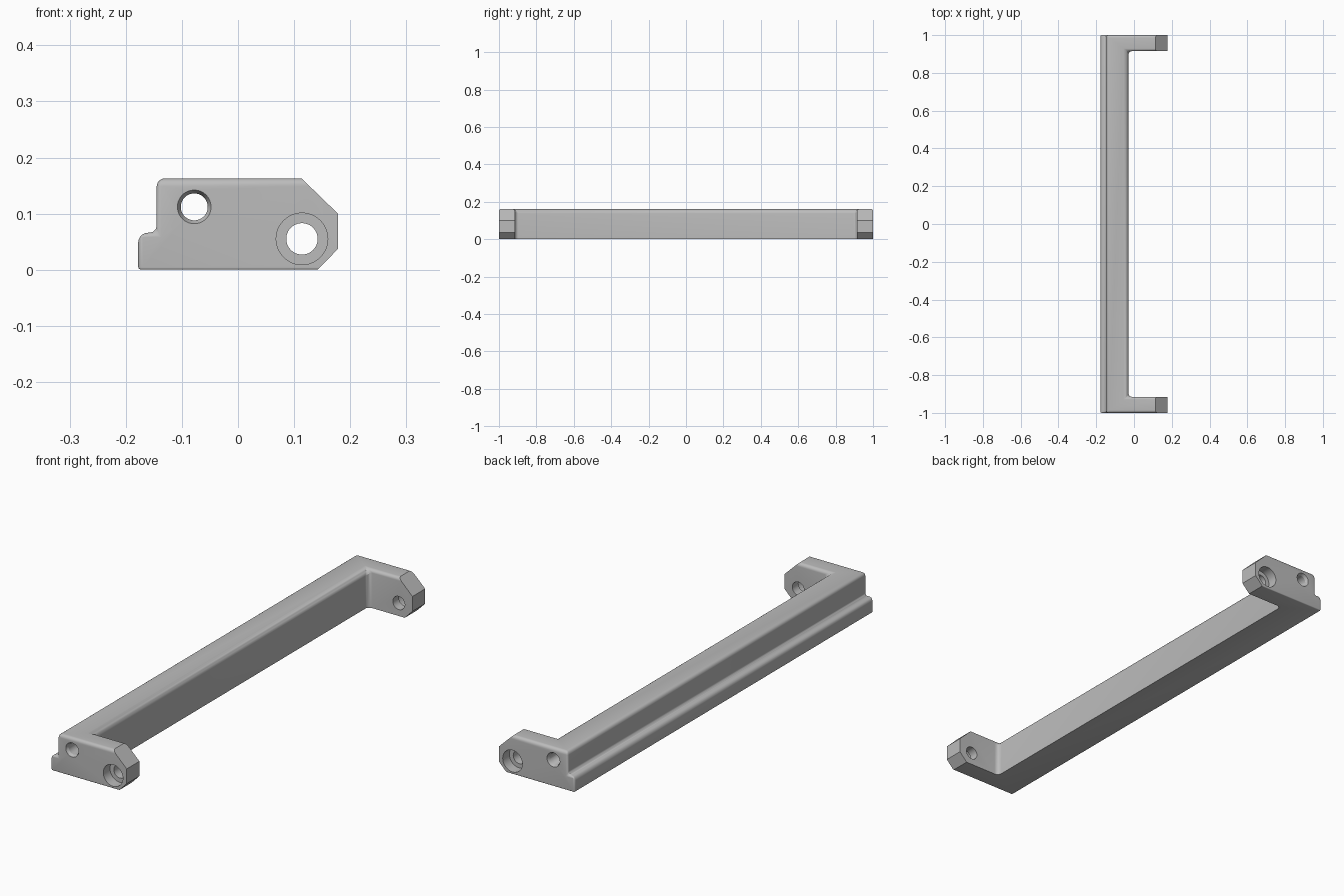
import bpy, bmesh, math
from mathutils import Matrix

if "Cube" in bpy.data.objects:
    bpy.data.objects.remove(bpy.data.objects["Cube"], do_unlink=True)

TOP, STEP_Z, STEP_X, BACK = 0.163, 0.066, -0.145, -0.178
INNER_X, INNER_Y, BEVEL = -0.03, 0.915, 0.025

grey = bpy.data.materials.new("satin_grey")
grey.use_nodes = True
grey.diffuse_color = (0.5, 0.5, 0.5, 1)
grey.node_tree.nodes["Principled BSDF"].inputs["Base Color"].default_value = (0.5, 0.5, 0.5, 1)


def make_object(name, bm):
    bmesh.ops.recalc_face_normals(bm, faces=bm.faces[:])
    mesh = bpy.data.meshes.new(name)
    bm.to_mesh(mesh)
    bm.free()
    mesh.materials.append(grey)
    obj = bpy.data.objects.new(name, mesh)
    bpy.context.collection.objects.link(obj)
    return obj


def prism(name, outline, half):
    """Extrude an x-z outline along y."""
    bm = bmesh.new()
    face = bm.faces.new([bm.verts.new((x, -half, z)) for x, z in outline])
    ext = bmesh.ops.extrude_face_region(bm, geom=[face])["geom"]
    moved = [v for v in ext if isinstance(v, bmesh.types.BMVert)]
    bmesh.ops.translate(bm, verts=moved, vec=(0, 2 * half, 0))
    return make_object(name, bm)


def drill(name, x, z, y, length, r1, r2):
    """Cone or cylinder along y, r1 at the low-y end."""
    bm = bmesh.new()
    spin = Matrix.Translation((x, y, z)) @ Matrix.Rotation(-math.pi / 2, 4, "X")
    bmesh.ops.create_cone(bm, cap_ends=True, segments=48, radius1=r1,
                          radius2=r2, depth=length, matrix=spin)
    return make_object(name, bm)


def activate(obj):
    bpy.ops.object.select_all(action="DESELECT")
    obj.select_set(True)
    bpy.context.view_layer.objects.active = obj


def cut(obj, cutter):
    mod = obj.modifiers.new("cut", "BOOLEAN")
    mod.operation, mod.solver, mod.object = "DIFFERENCE", "EXACT", cutter
    activate(obj)
    bpy.ops.object.modifier_apply(modifier=mod.name)
    bpy.data.objects.remove(cutter, do_unlink=True)


def near(a, b):
    return abs(a - b) < 0.001


def edge_radius(a, b):
    """Fillet size for the edge a-b."""
    def on(axis, value):
        return near(a[axis], value) and near(b[axis], value)
    along_y = not near(a.y, b.y)
    at_end = near(abs(a.y), 1) and near(abs(b.y), 1)
    if along_y:
        if on(2, STEP_Z):
            return 0.018 if on(0, BACK) else 0.013
        if on(2, TOP):
            return 0.015 if on(0, STEP_X) else 0.025 if on(0, INNER_X) else 0
        return 0.006 if on(0, BACK) and on(2, 0) else 0
    if on(2, TOP):
        return 0.014
    if on(2, 0):
        return 0.004 if at_end else 0
    if on(0, INNER_X) and not at_end:
        return 0.02
    if at_end and max(a.x, b.x) < -0.14:
        return 0.008
    return 0


# U-shaped handle: stepped section with the grip opening cut out
handle = prism("pull_handle", [(BACK, 0), (0.142, 0), (0.178, 0.037), (0.178, 0.1),
                               (0.113, TOP), (STEP_X, TOP), (STEP_X, STEP_Z),
                               (BACK, STEP_Z)], 1)
cut(handle, prism("opening", [(INNER_X, -1), (1, -1), (1, 1), (INNER_X, 1)], INNER_Y))

# Rounded edges
bm = bmesh.new()
bm.from_mesh(handle.data)
weight = bm.edges.layers.float.new("bevel_weight_edge")
for e in bm.edges:
    e[weight] = edge_radius(e.verts[0].co, e.verts[1].co) / BEVEL
bm.to_mesh(handle.data)
bm.free()
mod = handle.modifiers.new("round", "BEVEL")
mod.width, mod.segments, mod.limit_method = BEVEL, 6, "WEIGHT"
activate(handle)
bpy.ops.object.modifier_apply(modifier=mod.name)

# Long bore through the grip, and bolt holes through both arms
cut(handle, drill("grip_bore", -0.078, 0.112, 0, 2.2, 0.024, 0.024))
cut(handle, drill("bolt_bore", 0.114, 0.055, 0, 2.2, 0.028, 0.028))
for s in (-1, 1):
    wide, slim = 0.036, 0.024
    r = (wide, slim) if s < 0 else (slim, wide)
    cut(handle, drill("countersink", -0.078, 0.112, s, 0.024, *r))
    cut(handle, drill("counterbore", 0.114, 0.055, s, 0.09, 0.046, 0.046))

activate(handle)
bpy.ops.object.shade_smooth_by_angle(angle=math.radians(30))
